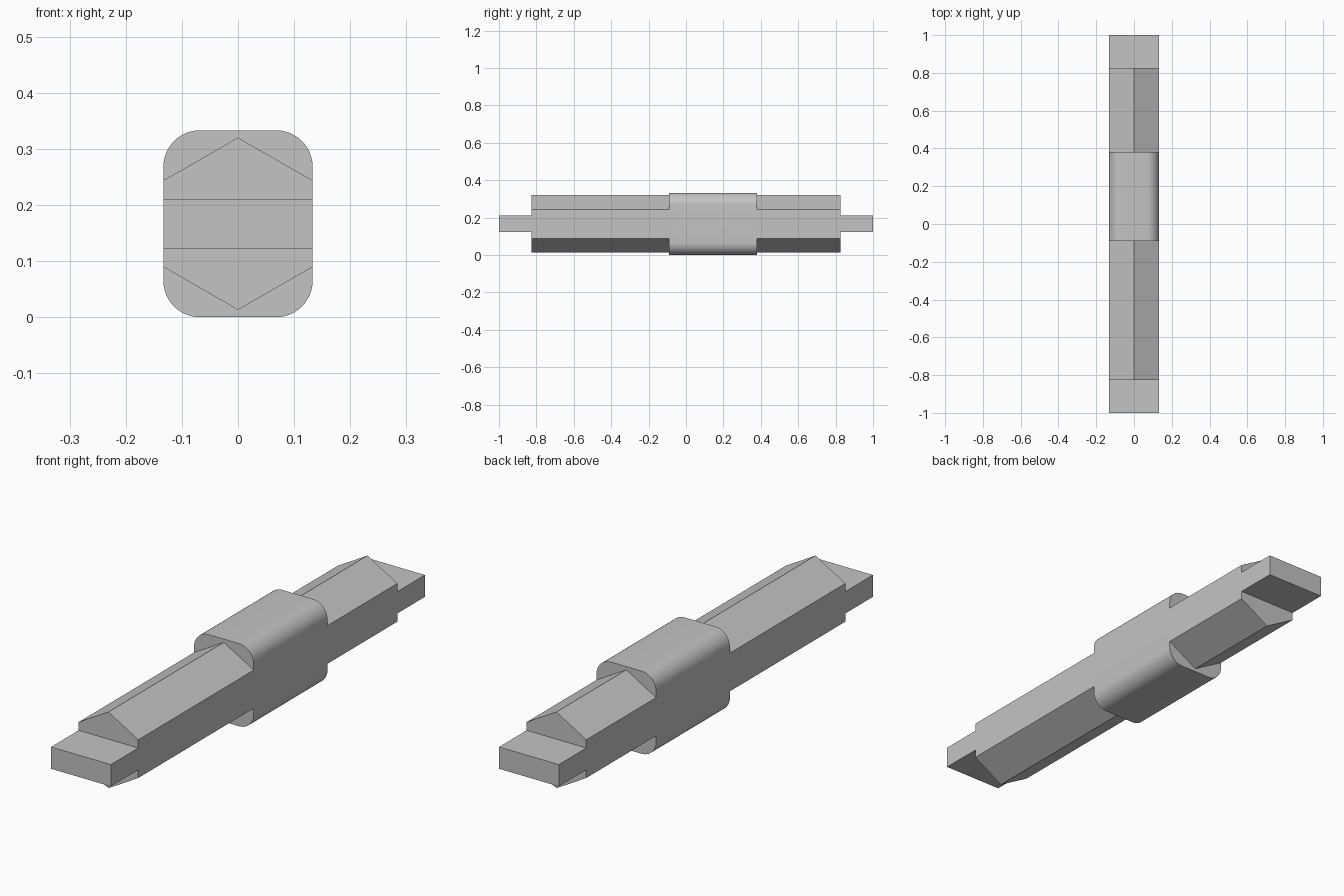
import bpy, bmesh
from math import pi, cos, sin, radians

cube = bpy.data.objects.get("Cube")
if cube:
    bpy.data.objects.remove(cube, do_unlink=True)

HALF_W = 0.133                    # shared half width of every section
MID_Z = 0.1665                    # height of the long axis
TIP, SHOULDER = 1.0, 0.825        # tab end and shaft end along y
BODY_BACK, BODY_FRONT = 0.38, -0.09

steel = bpy.data.materials.new("grey steel")
steel.use_nodes = True
color = (0.55, 0.55, 0.55, 1)
steel.diffuse_color = color
steel.node_tree.nodes["Principled BSDF"].inputs["Base Color"].default_value = color


def extrude_y(name, profile, y0, y1, smooth=False):
    """Solid bar from an (x, z) profile, centred on the long axis."""
    bm = bmesh.new()
    face = bm.faces.new([bm.verts.new((x, y0, MID_Z + z)) for x, z in profile])
    new = bmesh.ops.extrude_face_region(bm, geom=[face])["geom"]
    moved = [v for v in new if isinstance(v, bmesh.types.BMVert)]
    bmesh.ops.translate(bm, verts=moved, vec=(0, y1 - y0, 0))
    bmesh.ops.recalc_face_normals(bm, faces=bm.faces)
    mesh = bpy.data.meshes.new(name)
    bm.to_mesh(mesh)
    bm.free()
    mesh.materials.append(steel)
    obj = bpy.data.objects.new(name, mesh)
    bpy.context.collection.objects.link(obj)
    if smooth:
        bpy.ops.object.select_all(action='DESELECT')
        obj.select_set(True)
        bpy.context.view_layer.objects.active = obj
        bpy.ops.object.shade_smooth_by_angle(angle=radians(30))
    return obj


def rounded_rect(w, h, r, steps=12):
    """Half sizes w, h with corner radius r."""
    points = []
    for quarter, (sx, sz) in enumerate([(1, 1), (-1, 1), (-1, -1), (1, -1)]):
        for i in range(steps + 1):
            a = (quarter + i / steps) * pi / 2
            points.append((sx * (w - r) + r * cos(a), sz * (h - r) + r * sin(a)))
    return points


# Profiles: hexagonal shaft with side flats, and flat end tab
hexagon = [(0, 0.1535), (-HALF_W, 0.077), (-HALF_W, -0.077),
           (0, -0.1535), (HALF_W, -0.077), (HALF_W, 0.077)]
tab = [(sx * HALF_W, sz * 0.044) for sx, sz in [(1, 1), (-1, 1), (-1, -1), (1, -1)]]

# Rounded central body
extrude_y("rounded_body", rounded_rect(HALF_W, MID_Z, 0.065),
          BODY_FRONT, BODY_BACK, smooth=True)

# Shafts and tabs on both ends
for label, side, start in [("front", -1, BODY_FRONT), ("back", 1, BODY_BACK)]:
    extrude_y(label + "_hex_shaft", hexagon, start, side * SHOULDER)
    extrude_y(label + "_flat_tab", tab, side * SHOULDER, side * TIP)
